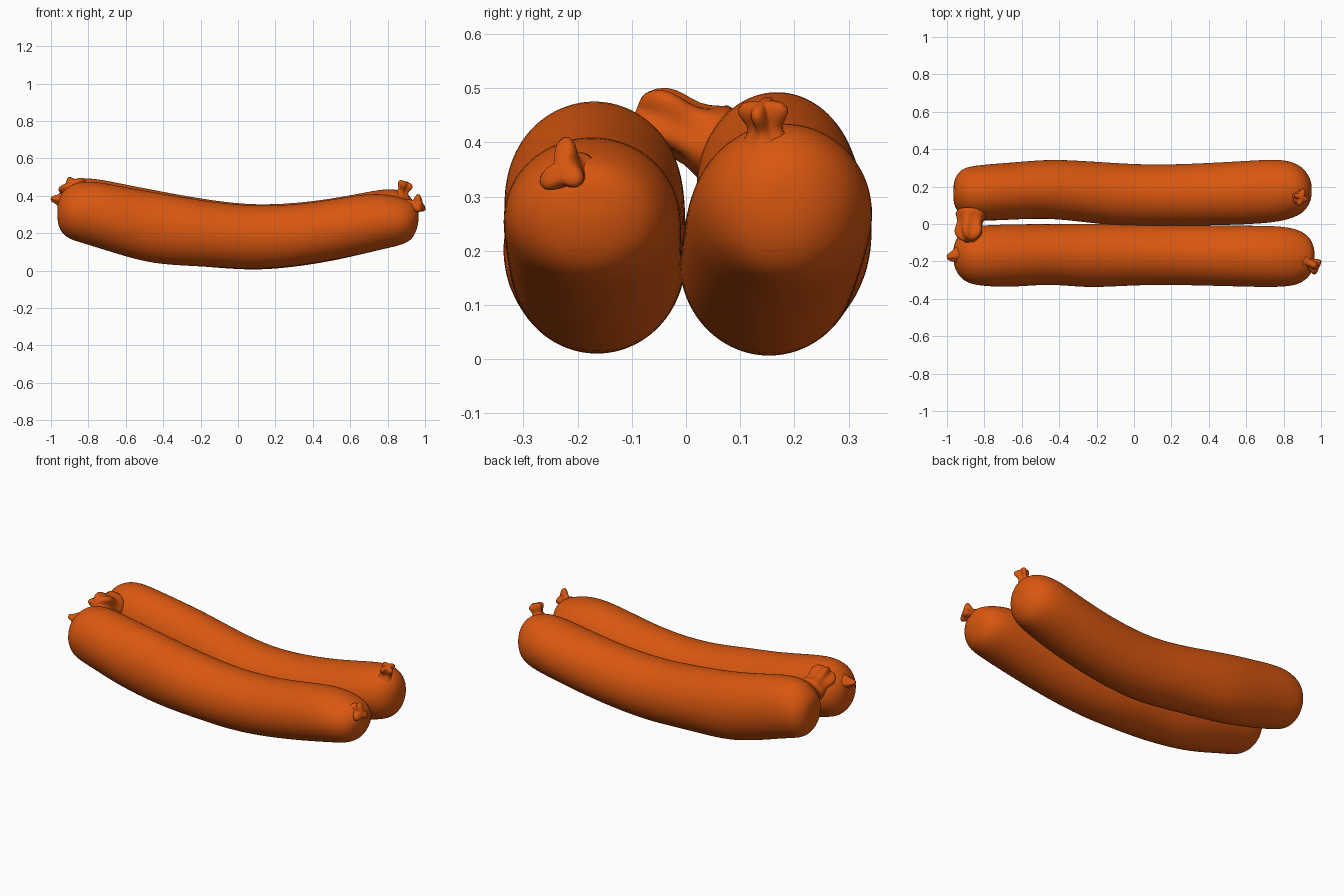
import bpy, bmesh, math
from mathutils import Vector

skin = bpy.data.materials.new("sausage orange")
skin.diffuse_color = (0.69, 0.095, 0.005, 1)


def loft(name, rings, levels):
    """Skin a list of vertex rings, closing both ends, and smooth it."""
    bm = bmesh.new()
    loops = [[bm.verts.new(p) for p in ring] for ring in rings]
    n = len(loops[0])
    for a, b in zip(loops, loops[1:]):
        for i in range(n):
            j = (i + 1) % n
            bm.faces.new((a[i], a[j], b[j], b[i]))
    for loop, step in ((loops[0], 1), (loops[-1], -1)):
        mid = bm.verts.new(sum((v.co for v in loop), Vector()) / n)
        for i in range(n):
            bm.faces.new((loop[i], mid, loop[(i + 1) % n]))
    bmesh.ops.recalc_face_normals(bm, faces=bm.faces)
    for f in bm.faces:
        f.smooth = True
    mesh = bpy.data.meshes.new(name)
    bm.to_mesh(mesh)
    bm.free()
    mesh.materials.append(skin)
    obj = bpy.data.objects.new(name, mesh)
    bpy.context.collection.objects.link(obj)
    sub = obj.modifiers.new("smooth", 'SUBSURF')
    sub.levels = sub.render_levels = levels
    return obj


def sausage(name, stations):
    """Stations are x, near y, far y, bottom z, top z."""
    rings = []
    for x, y0, y1, z0, z1 in stations:
        ring = []
        for i in range(32):
            a = math.tau * i / 32
            ring.append(Vector((x, (y0 + y1) / 2 + (y1 - y0) / 2 * math.cos(a),
                                (z0 + z1) / 2 + (z1 - z0) / 2 * math.sin(a))))
        rings.append(ring)
    return loft(name, rings, 2)


def knot(name, base, tip, radii, lobes, depth=0.4, flat=1.0, phase=0.0):
    """Twisted casing end: narrow neck opening to a lobed, puckered tuft."""
    base, tip = Vector(base), Vector(tip)
    d = tip - base
    side = d.cross(Vector((0, 0, 1))).normalized()
    up = side.cross(d).normalized()
    rings = []
    for k, r in enumerate(radii):
        t = k / (len(radii) - 1)
        ring = []
        for i in range(24):
            a = math.tau * i / 24
            rr = r * (1 + depth * t * math.cos(lobes * a + phase)
                      + 0.15 * t * math.sin(2 * a + 3 * t + phase))
            ring.append(base + d * t + side * rr * math.cos(a) * flat + up * rr * math.sin(a))
        rings.append(ring)
    return loft(name, rings, 1)


# Front sausage
sausage("front_sausage", [
    (-0.965, -0.21, -0.12, 0.26, 0.37), (-0.95, -0.26, -0.075, 0.215, 0.405),
    (-0.91, -0.305, -0.03, 0.172, 0.45), (-0.86, -0.325, -0.012, 0.155, 0.475),
    (-0.77, -0.336, -0.004, 0.13, 0.48), (-0.62, -0.337, 0.0, 0.08, 0.45),
    (-0.45, -0.32, 0.0, 0.035, 0.42), (-0.26, -0.342, 0.002, 0.025, 0.388),
    (-0.08, -0.333, 0.002, 0.015, 0.36), (0.1, -0.325, -0.002, 0.005, 0.347),
    (0.3, -0.328, -0.006, 0.022, 0.352), (0.5, -0.333, -0.008, 0.055, 0.38),
    (0.68, -0.338, -0.008, 0.092, 0.412), (0.8, -0.337, -0.012, 0.12, 0.41),
    (0.88, -0.325, -0.03, 0.138, 0.39), (0.93, -0.29, -0.06, 0.165, 0.37),
    (0.955, -0.25, -0.1, 0.215, 0.35), (0.965, -0.21, -0.14, 0.26, 0.325)])

# Back sausage
sausage("back_sausage", [
    (-0.965, 0.12, 0.21, 0.27, 0.38), (-0.955, 0.08, 0.255, 0.22, 0.42),
    (-0.92, 0.045, 0.295, 0.178, 0.46), (-0.87, 0.025, 0.31, 0.158, 0.488),
    (-0.79, 0.015, 0.319, 0.135, 0.5), (-0.62, 0.025, 0.332, 0.08, 0.465),
    (-0.45, 0.03, 0.347, 0.04, 0.432), (-0.27, 0.01, 0.338, 0.028, 0.398),
    (-0.08, -0.012, 0.325, 0.012, 0.368), (0.1, -0.014, 0.317, 0.001, 0.352),
    (0.3, -0.01, 0.322, 0.018, 0.36), (0.5, -0.006, 0.332, 0.05, 0.385),
    (0.66, 0.0, 0.342, 0.087, 0.415), (0.78, 0.012, 0.347, 0.115, 0.438),
    (0.86, 0.035, 0.33, 0.135, 0.435), (0.91, 0.065, 0.295, 0.16, 0.41),
    (0.94, 0.11, 0.25, 0.21, 0.37), (0.95, 0.15, 0.21, 0.26, 0.33)])

# Twisted ends
knot("front_left_tip", (-0.93, -0.165, 0.375), (-1.0, -0.18, 0.385),
     [0.055, 0.035, 0.02, 0.012], 4, 0.3)
knot("front_right_knot", (0.915, -0.2, 0.335), (0.985, -0.232, 0.355),
     [0.06, 0.03, 0.032, 0.045, 0.04], 3, 0.45, 0.9, 1.6)
knot("back_right_knot", (0.87, 0.15, 0.39), (0.9, 0.14, 0.475),
     [0.065, 0.032, 0.024, 0.04, 0.03], 4, 0.45)
knot("back_left_knot", (-0.87, 0.065, 0.395), (-0.885, -0.09, 0.462),
     [0.085, 0.065, 0.055, 0.062, 0.06, 0.035], 5, 0.3, 1.1, 0.5)
